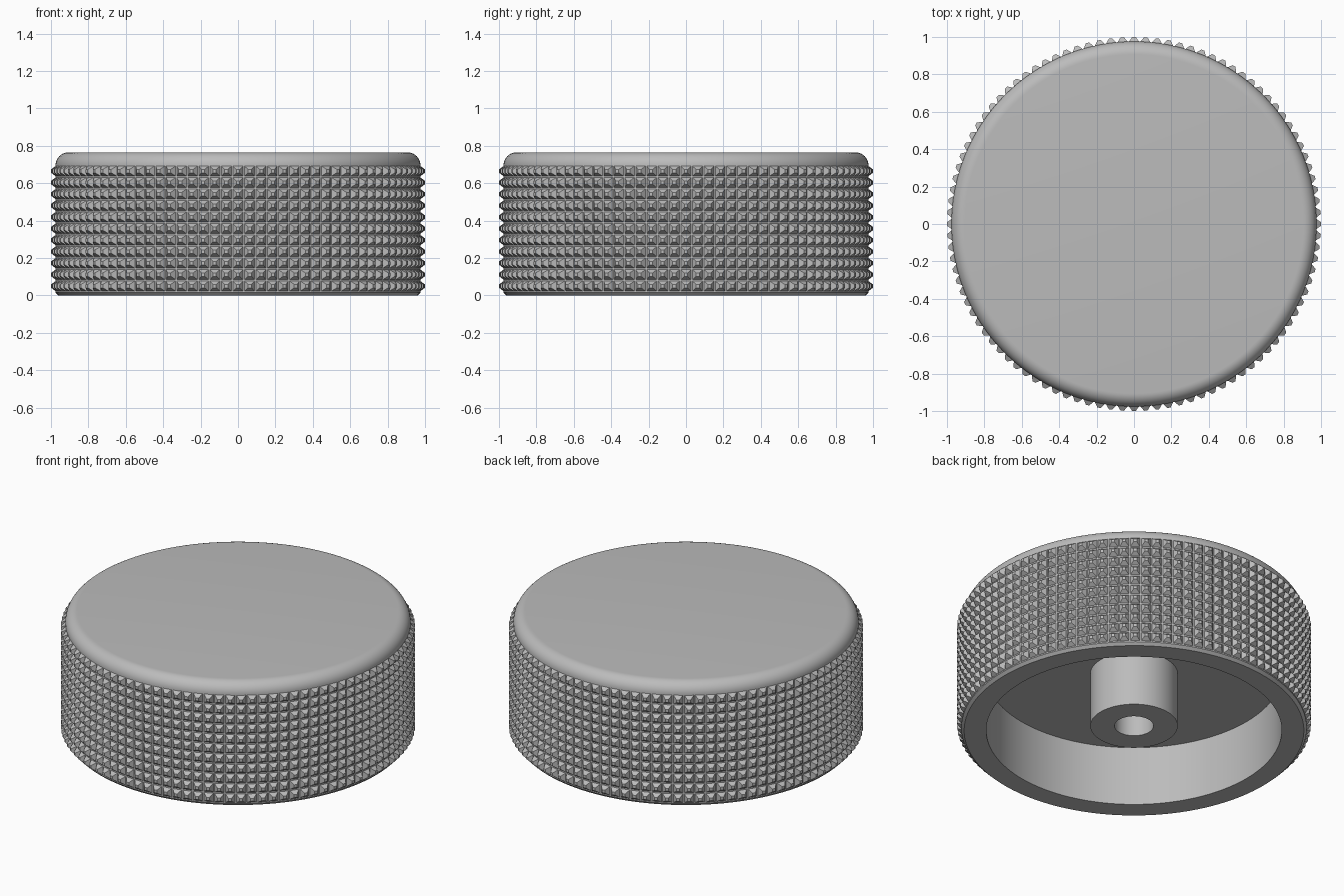
import bpy, bmesh
from math import sin, cos, pi, radians
from mathutils import Matrix, Vector

cube = bpy.data.objects.get("Cube")
if cube:
    bpy.data.objects.remove(cube)

grey = bpy.data.materials.new("satin_grey")
grey.use_nodes = True
colour = (0.5, 0.5, 0.5, 1)
grey.diffuse_color = colour
grey.node_tree.nodes["Principled BSDF"].inputs["Base Color"].default_value = colour


def make_object(name, bm):
    mesh = bpy.data.meshes.new(name)
    bm.to_mesh(mesh)
    bm.free()
    mesh.materials.append(grey)
    obj = bpy.data.objects.new(name, mesh)
    bpy.context.collection.objects.link(obj)
    return obj


def lathe(name, profile, steps):
    """Turn an (radius, height) profile around the z axis."""
    bm = bmesh.new()
    verts = [bm.verts.new((r, 0, z)) for r, z in profile]
    edges = [bm.edges.new(pair) for pair in zip(verts, verts[1:])]
    bmesh.ops.spin(bm, geom=verts + edges, axis=(0, 0, 1), cent=(0, 0, 0),
                   angle=2 * pi, steps=steps)
    bmesh.ops.remove_doubles(bm, verts=bm.verts, dist=0.0001)
    bmesh.ops.recalc_face_normals(bm, faces=bm.faces)
    obj = make_object(name, bm)
    bpy.ops.object.select_all(action="DESELECT")
    obj.select_set(True)
    bpy.context.view_layer.objects.active = obj
    bpy.ops.object.shade_smooth_by_angle(angle=radians(35))
    return obj


# Hollow cap with rounded rim, central boss and blind shaft hole
RADIUS, HEIGHT, ROUND = 0.976, 0.765, 0.07
rim = [(RADIUS - ROUND + ROUND * cos(a), HEIGHT - ROUND + ROUND * sin(a))
       for a in (i * pi / 20 for i in range(11))]
underside = [(0, 0.43), (0.11, 0.43), (0.11, 0.03), (0.247, 0.03),
             (0.247, 0.37), (0.835, 0.37), (0.835, 0), (0.96, 0), (RADIUS, 0.016)]
lathe("knob_body", underside + rim + [(0, HEIGHT)], 128)

# Grip of small blunt pyramids in straight rows around the wall
COLUMNS, ROWS, PITCH, FIRST = 100, 11, 0.0615, 0.05
bm = bmesh.new()
corners = [(-1, -1), (1, -1), (1, 1), (-1, 1)]
for column in range(COLUMNS):
    turn = Matrix.Rotation(2 * pi * column / COLUMNS, 3, "Z")
    for row in range(ROWS):
        z = FIRST + row * PITCH
        base, tip = [
            [bm.verts.new(turn @ Vector((r, u * half, z + v * half))) for u, v in corners]
            for r, half in ((0.971, 0.03), (1.0, 0.009))]
        bm.faces.new(tip)
        for i in range(4):
            j = (i + 1) % 4
            bm.faces.new((base[i], base[j], tip[j], tip[i]))
make_object("knurled_grip", bm)
